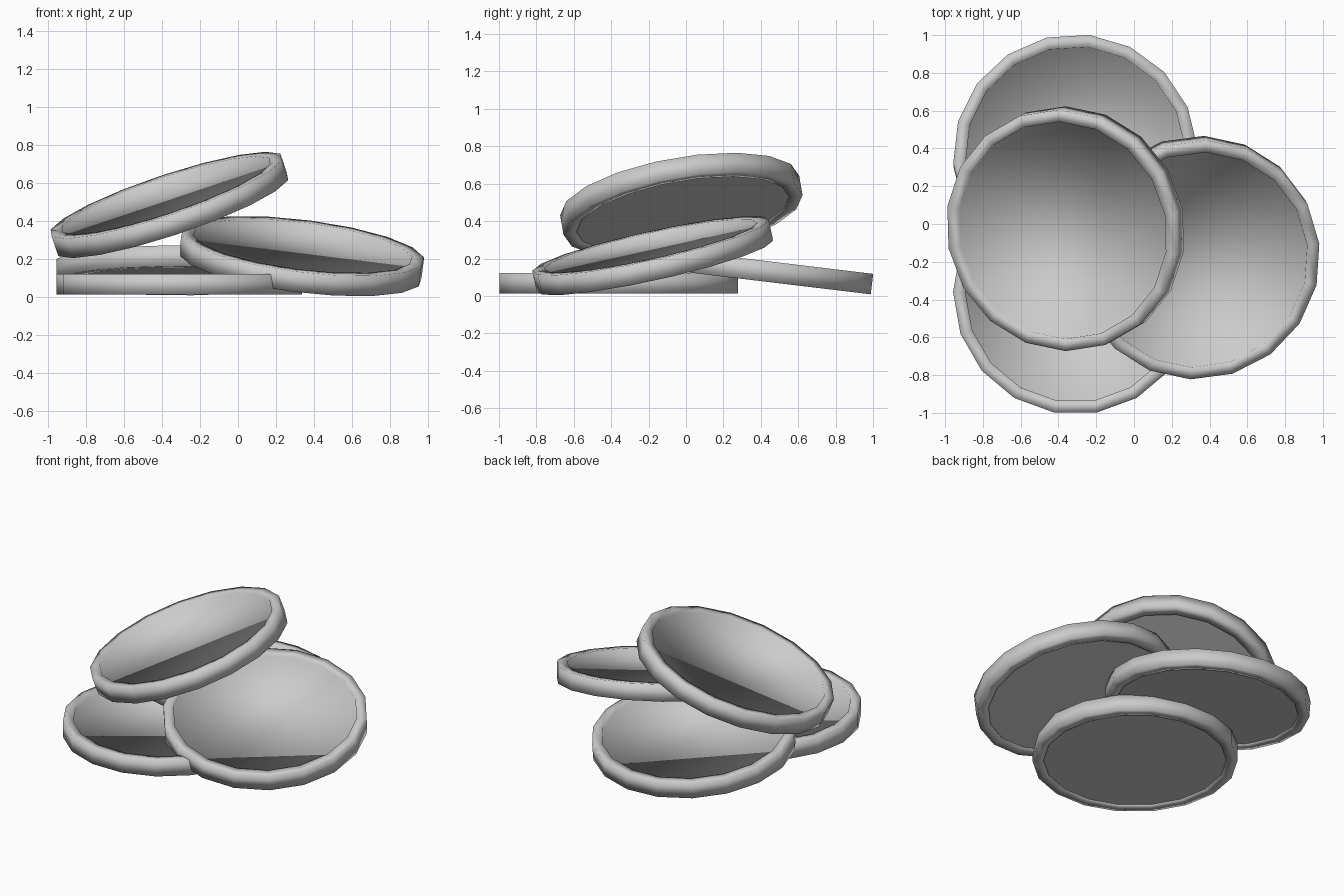
import bpy, bmesh
from math import radians, sin, cos, tau
from mathutils import Vector, Matrix

cube = bpy.data.objects.get("Cube")
if cube:
    bpy.data.objects.remove(cube, do_unlink=True)

SIDES = 18

# Single grey material
grey = bpy.data.materials.new("plain_grey")
grey.use_nodes = True
colour = (0.6, 0.6, 0.6, 1)
grey.diffuse_color = colour
bsdf = next(n for n in grey.node_tree.nodes if n.type == "BSDF_PRINCIPLED")
bsdf.inputs["Base Color"].default_value = colour


def make_dish_mesh():
    """Shallow round dish: rim profile turned around z, closed by two flat floors."""
    profile = [
        (0.578, -0.047),  # underside floor edge
        (0.578, -0.055),  # bottom of rim, inside
        (0.648, -0.055),  # bottom of rim, outside
        (0.648, 0.055),   # top of rim, outside
        (0.583, 0.055),   # top of rim, inside
        (0.583, 0.040),   # inner floor edge
    ]
    bm = bmesh.new()
    rings = []
    for r, z in profile:
        rings.append([bm.verts.new((r * cos(tau * i / SIDES), r * sin(tau * i / SIDES), z))
                      for i in range(SIDES)])
    for low, high in zip(rings, rings[1:]):
        for i in range(SIDES):
            j = (i + 1) % SIDES
            bm.faces.new((low[i], low[j], high[j], high[i]))
    bm.faces.new(rings[-1])
    underside = bm.faces.new(list(reversed(rings[0])))
    for face in bm.faces:
        face.smooth = True
    # Keep the underside crisp while the rim and inner floor blend softly
    for edge in underside.edges:
        edge.smooth = False
    mesh = bpy.data.meshes.new("dish")
    bm.to_mesh(mesh)
    bm.free()
    mesh.materials.append(grey)
    return mesh


dish_mesh = make_dish_mesh()


def place_dish(name, centre, slope_x, slope_y, turn):
    """Lay a dish on the pile with the given slopes along x and y."""
    normal = Vector((-slope_x, -slope_y, 1)).normalized()
    tilt = Vector((0, 0, 1)).rotation_difference(normal).to_matrix().to_4x4()
    obj = bpy.data.objects.new(name, dish_mesh)
    obj.matrix_world = (Matrix.Translation(centre) @ tilt
                        @ Matrix.Rotation(radians(turn), 4, "Z"))
    bpy.context.collection.objects.link(obj)


# The pile of four dishes
place_dish("front_dish", (-0.31, -0.36, 0.067), 0, 0, 0)
place_dish("back_dish", (-0.31, 0.355, 0.14), 0, -0.12, 3.6)
place_dish("side_dish", (0.335, -0.178, 0.215), -0.123, 0.22, 7)
place_dish("top_dish", (-0.362, -0.025, 0.485), 0.335, 0.175, 10)
